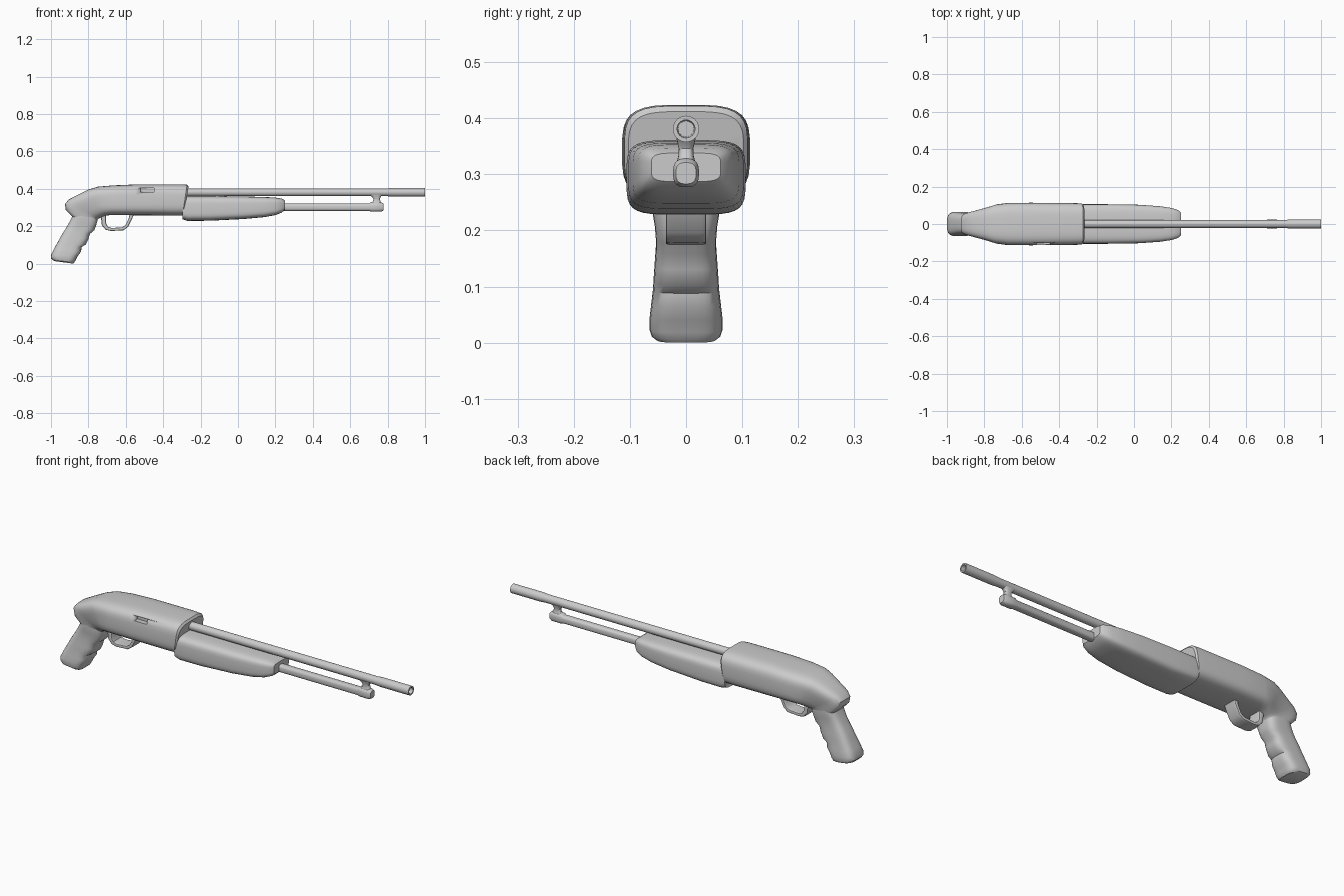
import bpy, bmesh, math


def finish(name, bm, angle=35):
    bmesh.ops.recalc_face_normals(bm, faces=bm.faces)
    me = bpy.data.meshes.new(name)
    bm.to_mesh(me)
    bm.free()
    ob = bpy.data.objects.new(name, me)
    bpy.context.collection.objects.link(ob)
    bpy.ops.object.select_all(action='DESELECT')
    bpy.context.view_layer.objects.active = ob
    ob.select_set(True)
    bpy.ops.object.shade_smooth_by_angle(angle=math.radians(angle))
    return ob


def bridge(bm, rings, closed=False):
    n = len(rings[0])
    pairs = list(zip(rings, rings[1:])) + ([(rings[-1], rings[0])] if closed else [])
    for a, b in pairs:
        for i in range(n):
            j = (i + 1) % n
            bm.faces.new((a[i], a[j], b[j], b[i]))


def loft(name, sections, n=4.0, seg=32, angle=35):
    """Each section: (x, z) of one edge, (x, z) of the opposite edge, half width in y."""
    bm = bmesh.new()
    rings = []
    for x0, z0, x1, z1, hw in sections:
        ring = []
        for i in range(seg):
            t = 2 * math.pi * (i + 0.5) / seg
            c, s = (math.copysign(abs(f) ** (2 / n), f) for f in (math.cos(t), math.sin(t)))
            k = (c + 1) / 2
            ring.append(bm.verts.new((x0 + (x1 - x0) * k, s * hw, z0 + (z1 - z0) * k)))
        rings.append(ring)
    bridge(bm, rings)
    bm.faces.new(rings[0])
    bm.faces.new(rings[-1])
    return finish(name, bm, angle)


def lathe_x(name, profile, z, seg=24):
    bm = bmesh.new()
    rings = [[bm.verts.new((x, r * math.cos(2 * math.pi * i / seg),
                            z + r * math.sin(2 * math.pi * i / seg))) for i in range(seg)]
             for x, r in profile]
    bridge(bm, rings)
    bm.faces.new(rings[0])
    bm.faces.new(rings[-1])
    return finish(name, bm)


# Receiver with sloping rear hump that curls down to the grip neck
receiver = loft("receiver", [
    (-0.290, 0.264, -0.264, 0.412, 0.103),
    (-0.297, 0.257, -0.272, 0.422, 0.110),
    (-0.33, 0.256, -0.31, 0.424, 0.112),
    (-0.55, 0.258, -0.55, 0.423, 0.114),
    (-0.68, 0.259, -0.67, 0.418, 0.113),
    (-0.71, 0.256, -0.75, 0.411, 0.105),
    (-0.725, 0.250, -0.80, 0.396, 0.092),
    (-0.74, 0.243, -0.86, 0.366, 0.078),
    (-0.748, 0.238, -0.905, 0.343, 0.068),
    (-0.752, 0.232, -0.926, 0.318, 0.062),
    (-0.755, 0.228, -0.921, 0.286, 0.060),
    (-0.757, 0.222, -0.888, 0.252, 0.057)], n=3.8)

# Ejection port cut into the front side
bm = bmesh.new()
bmesh.ops.create_cube(bm, size=1)
for v in bm.verts:
    v.co = (-0.485 + v.co.x * 0.07, -0.11 + v.co.y * 0.05, 0.393 + v.co.z * 0.022)
cutter = finish("port_cutter", bm)
cutter.hide_render = True
cutter.hide_viewport = True
cut = receiver.modifiers.new("ejection_port", 'BOOLEAN')
cut.operation = 'DIFFERENCE'
cut.object = cutter
cut.solver = 'EXACT'

# Pistol grip with finger grooves along its front edge
loft("grip", [
    (-0.750, 0.245, -0.880, 0.268, 0.060),
    (-0.752, 0.225, -0.888, 0.248, 0.060),
    (-0.760, 0.200, -0.900, 0.225, 0.056),
    (-0.768, 0.178, -0.914, 0.200, 0.054),
    (-0.792, 0.158, -0.927, 0.178, 0.054),
    (-0.800, 0.130, -0.945, 0.150, 0.056),
    (-0.814, 0.102, -0.961, 0.120, 0.058),
    (-0.836, 0.088, -0.972, 0.100, 0.059),
    (-0.839, 0.064, -0.986, 0.075, 0.062),
    (-0.857, 0.040, -0.999, 0.048, 0.065),
    (-0.868, 0.018, -1.000, 0.030, 0.065),
    (-0.875, 0.006, -0.992, 0.019, 0.061),
    (-0.882, 0.000, -0.980, 0.013, 0.052)], n=3.6, seg=28)

# Trigger guard strap: inner edge, outer edge
loft("trigger_guard", [
    (-0.705, 0.265, -0.735, 0.265, 0.036),
    (-0.705, 0.215, -0.728, 0.205, 0.036),
    (-0.695, 0.197, -0.708, 0.181, 0.036),
    (-0.675, 0.190, -0.680, 0.174, 0.036),
    (-0.620, 0.194, -0.612, 0.178, 0.036),
    (-0.602, 0.206, -0.588, 0.196, 0.036),
    (-0.585, 0.240, -0.567, 0.238, 0.036),
    (-0.580, 0.265, -0.555, 0.265, 0.036)], n=7, seg=20)

# Sliding fore-end
loft("fore_end", [
    (-0.292, 0.242, -0.292, 0.352, 0.098),
    (-0.296, 0.236, -0.296, 0.359, 0.104),
    (-0.27, 0.228, -0.27, 0.361, 0.106),
    (-0.15, 0.229, -0.15, 0.361, 0.106),
    (0.03, 0.238, 0.03, 0.359, 0.103),
    (0.14, 0.248, 0.14, 0.356, 0.095),
    (0.20, 0.259, 0.20, 0.353, 0.086),
    (0.235, 0.273, 0.235, 0.347, 0.075),
    (0.25, 0.287, 0.25, 0.338, 0.062)], n=4.6)

# Hollow barrel with slightly thicker muzzle
lathe_x("barrel", [(-0.30, 0.021), (0.80, 0.021), (0.83, 0.0235), (1.0, 0.0235),
                   (1.0, 0.016), (0.85, 0.014)], 0.381)

# Magazine tube with end cap
loft("magazine_tube", [
    (0.15, 0.281, 0.15, 0.321, 0.020),
    (0.70, 0.281, 0.70, 0.321, 0.020),
    (0.715, 0.277, 0.71, 0.328, 0.023),
    (0.765, 0.277, 0.765, 0.328, 0.023),
    (0.777, 0.283, 0.777, 0.321, 0.018)], n=2.8, seg=24)

# Waisted post joining tube and barrel
loft("barrel_post", [
    (0.705, 0.318, 0.772, 0.318, 0.018),
    (0.722, 0.332, 0.762, 0.332, 0.014),
    (0.725, 0.346, 0.758, 0.346, 0.013),
    (0.715, 0.358, 0.764, 0.358, 0.016),
    (0.700, 0.368, 0.775, 0.368, 0.018)], n=3, seg=20)
